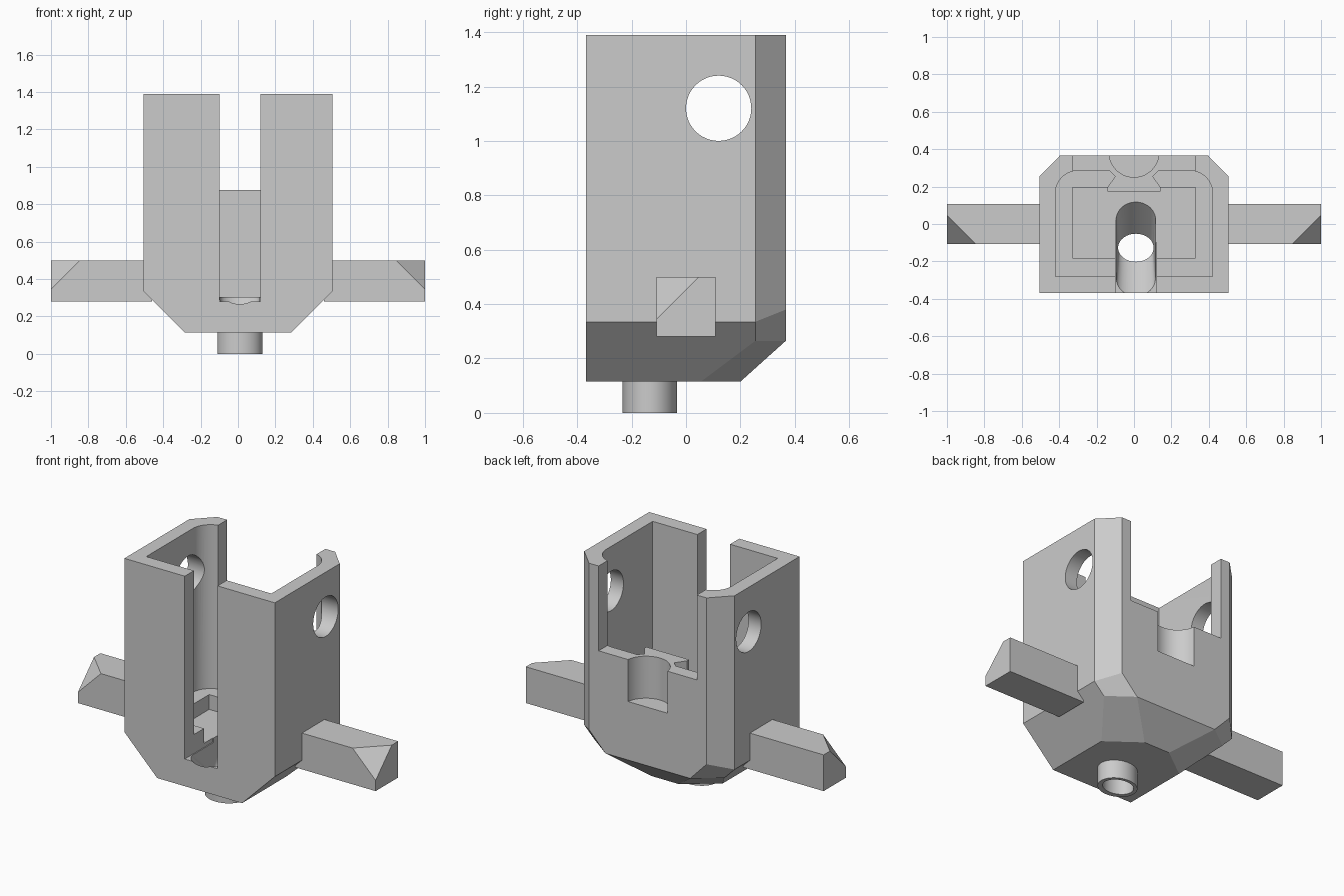
import bpy, bmesh, math
from mathutils import Vector

cube = bpy.data.objects.get("Cube")
if cube:
    bpy.data.objects.remove(cube, do_unlink=True)

grey = bpy.data.materials.new("plain_grey")
grey.use_nodes = True
grey.diffuse_color = (0.6, 0.6, 0.6, 1)
grey.node_tree.nodes["Principled BSDF"].inputs["Base Color"].default_value = (0.6, 0.6, 0.6, 1)


def finish(name, bm):
    bmesh.ops.recalc_face_normals(bm, faces=bm.faces[:])
    mesh = bpy.data.meshes.new(name)
    bm.to_mesh(mesh)
    bm.free()
    mesh.materials.append(grey)
    ob = bpy.data.objects.new(name, mesh)
    bpy.context.collection.objects.link(ob)
    return ob


def prism(name, outline, z0, z1):
    bm = bmesh.new()
    face = bm.faces.new([bm.verts.new((x, y, z0)) for x, y in outline])
    top = bmesh.ops.extrude_face_region(bm, geom=[face])["geom"]
    verts = [v for v in top if isinstance(v, bmesh.types.BMVert)]
    bmesh.ops.translate(bm, verts=verts, vec=(0, 0, z1 - z0))
    return finish(name, bm)


def hull(name, points):
    bm = bmesh.new()
    for p in points:
        bm.verts.new(p)
    res = bmesh.ops.convex_hull(bm, input=bm.verts[:])
    junk = {g for g in res["geom_interior"] + res["geom_unused"] if isinstance(g, bmesh.types.BMVert)}
    bmesh.ops.delete(bm, geom=list(junk), context="VERTS")
    bmesh.ops.dissolve_limit(bm, angle_limit=0.01, verts=bm.verts[:], edges=bm.edges[:])
    return finish(name, bm)


def box(name, x0, x1, y0, y1, z0, z1):
    return prism(name, [(x0, y0), (x1, y0), (x1, y1), (x0, y1)], z0, z1)


def ellipse(cx, cy, rx, ry, n=48):
    return [(cx + rx * math.cos(math.tau * i / n), cy + ry * math.sin(math.tau * i / n)) for i in range(n)]


def combine(target, other, operation):
    mod = target.modifiers.new(operation.lower(), "BOOLEAN")
    mod.operation, mod.object, mod.solver = operation, other, "EXACT"
    graph = bpy.context.evaluated_depsgraph_get()
    mesh = bpy.data.meshes.new_from_object(target.evaluated_get(graph))
    target.modifiers.clear()
    target.data = mesh
    bpy.data.objects.remove(other, do_unlink=True)


# Outer shell with bevelled back corners and tapered underside
half = [(0.505, -0.368, 1.39), (0.505, 0.255, 1.39), (0.395, 0.367, 1.39),
        (0.505, -0.368, 0.335), (0.505, 0.255, 0.335), (0.395, 0.367, 0.38),
        (0.435, 0.255, 0.265), (0.285, 0.367, 0.265),
        (0.285, -0.368, 0.115), (0.285, 0.055, 0.115), (0.09, 0.2, 0.115)]
body = hull("housing", [(s * x, y, z) for s in (1, -1) for x, y, z in half])

# Main cavity, round at the back corners, with a smaller recess in its floor
r = 0.12
arc = [(0.42 - r + r * math.cos(a), 0.285 - r + r * math.sin(a))
       for a in [math.pi / 2 * i / 12 for i in range(13)]]
cavity = [(0.42, -0.28)] + arc + [(-x, y) for x, y in reversed(arc)] + [(-0.42, -0.28)]
combine(body, prism("cavity_cutter", cavity, 0.395, 1.6), "DIFFERENCE")
combine(body, box("recess_cutter", -0.33, 0.33, -0.183, 0.195, 0.305, 0.6), "DIFFERENCE")

# Dovetail rib on the inside of the back wall
side = [(0.14, 0.32), (0.13, 0.285), (0.1, 0.255), (0.143, 0.195), (0.143, 0.175)]
rib = side + [(-x, y) for x, y in reversed(side)]
combine(body, prism("rib", rib, 0.29, 0.875), "UNION")

# Back opening and its rounded notch
combine(body, box("back_cutter", -0.33, 0.33, 0.16, 0.6, 0.875, 1.6), "DIFFERENCE")
combine(body, prism("notch_cutter", ellipse(0, 0.384, 0.134, 0.134), 0.62, 1.0), "DIFFERENCE")

# Front slot
combine(body, box("slot_cutter", -0.1, 0.12, -0.6, -0.1, 0.28, 1.6), "DIFFERENCE")

# Round holes through both side walls
pin = prism("pin_cutter", ellipse(0, 0.12, 0.12, 0.12), -1, 1)
for v in pin.data.vertices:
    x, y, z = v.co
    v.co = Vector((z, y, 1.12 + x))
pin.data.update()
bm = bmesh.new()
bm.from_mesh(pin.data)
bmesh.ops.recalc_face_normals(bm, faces=bm.faces[:])
bm.to_mesh(pin.data)
bm.free()
combine(body, pin, "DIFFERENCE")

# Outlet spout below, with a funnel leading down into it
combine(body, prism("spout", ellipse(0.01, -0.133, 0.12, 0.1), 0, 0.15), "UNION")
funnel = [(x, y, 0.34) for cy in (-0.355, 0.05) for x, y in ellipse(0.01, cy, 0.108, 0.1)]
funnel += [(x, y, 0.125) for x, y in ellipse(0.01, -0.127, 0.095, 0.075)]
combine(body, hull("funnel_cutter", funnel), "DIFFERENCE")
combine(body, prism("bore_cutter", ellipse(0.01, -0.127, 0.095, 0.075), -0.1, 0.2), "DIFFERENCE")

# Side arms, each with its upper front corner cut off
for name, s in (("left_arm", 1), ("right_arm", -1)):
    points = [(x, y, z) for x in (0.46, 1) for y in (-0.108, 0.108) for z in (0.28, 0.5)
              if (x, y, z) != (1, -0.108, 0.5)]
    points += [(0.845, -0.108, 0.5), (1, 0.047, 0.5), (1, -0.108, 0.345)]
    hull(name, [(s * x, y, z) for x, y, z in points])

# Smooth only the curved walls
bpy.ops.object.select_all(action="DESELECT")
body.select_set(True)
bpy.context.view_layer.objects.active = body
bpy.ops.object.shade_smooth_by_angle(angle=math.radians(20))
